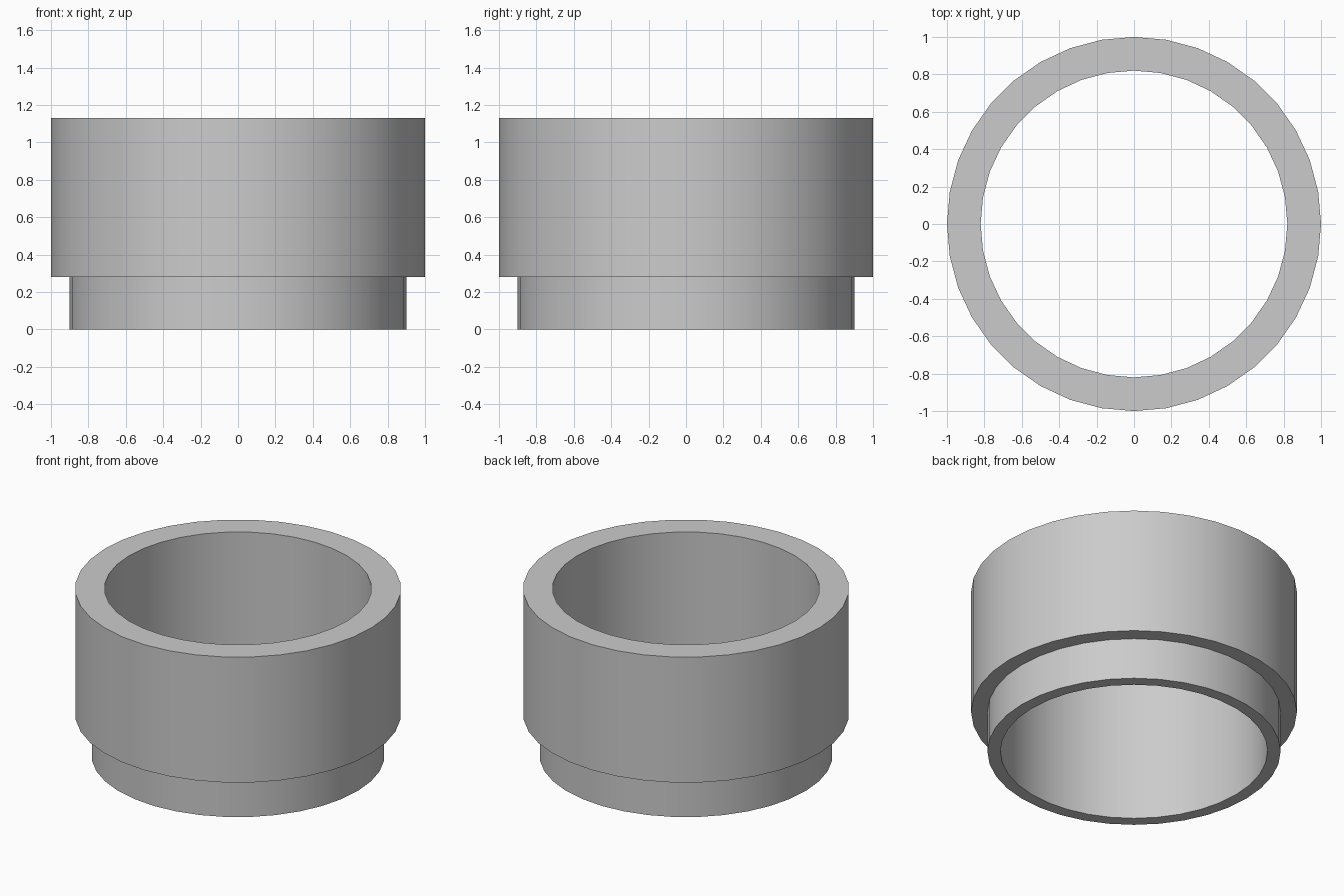
import bpy
import bmesh
import math

cube = bpy.data.objects.get("Cube")
if cube:
    bpy.data.objects.remove(cube, do_unlink=True)

SIDES = 36
BORE, SPIGOT, COLLAR = 0.82, 0.9, 1.0
STEP, TOP = 0.28, 1.13

grey = bpy.data.materials.new("light grey")
grey.use_nodes = True
colour = (0.6, 0.6, 0.6, 1)
grey.diffuse_color = colour
grey.node_tree.nodes["Principled BSDF"].inputs["Base Color"].default_value = colour


def ring(bm, radius, z):
    """Add one closed ring of vertices."""
    angles = [math.tau * i / SIDES for i in range(SIDES)]
    return [bm.verts.new((radius * math.cos(a), radius * math.sin(a), z)) for a in angles]


def lathe(name, profile):
    """Turn a closed radius/height profile around the z axis."""
    bm = bmesh.new()
    rings = [ring(bm, r, z) for r, z in profile]
    for low, high in zip(rings, rings[1:] + rings[:1]):
        for i in range(SIDES):
            j = (i + 1) % SIDES
            bm.faces.new((low[i], low[j], high[j], high[i]))
    bmesh.ops.recalc_face_normals(bm, faces=bm.faces)
    mesh = bpy.data.meshes.new(name)
    bm.to_mesh(mesh)
    bm.free()
    mesh.materials.append(grey)
    obj = bpy.data.objects.new(name, mesh)
    bpy.context.collection.objects.link(obj)
    return obj


# Hollow sleeve: narrow spigot below, wide collar above, straight bore through both
sleeve = lathe("stepped_sleeve", [
    (BORE, 0), (SPIGOT, 0), (SPIGOT, STEP),
    (COLLAR, STEP), (COLLAR, TOP), (BORE, TOP),
])

# Smooth walls with sharp rims
bpy.ops.object.select_all(action="DESELECT")
sleeve.select_set(True)
bpy.context.view_layer.objects.active = sleeve
bpy.ops.object.shade_smooth_by_angle(angle=math.radians(30))
